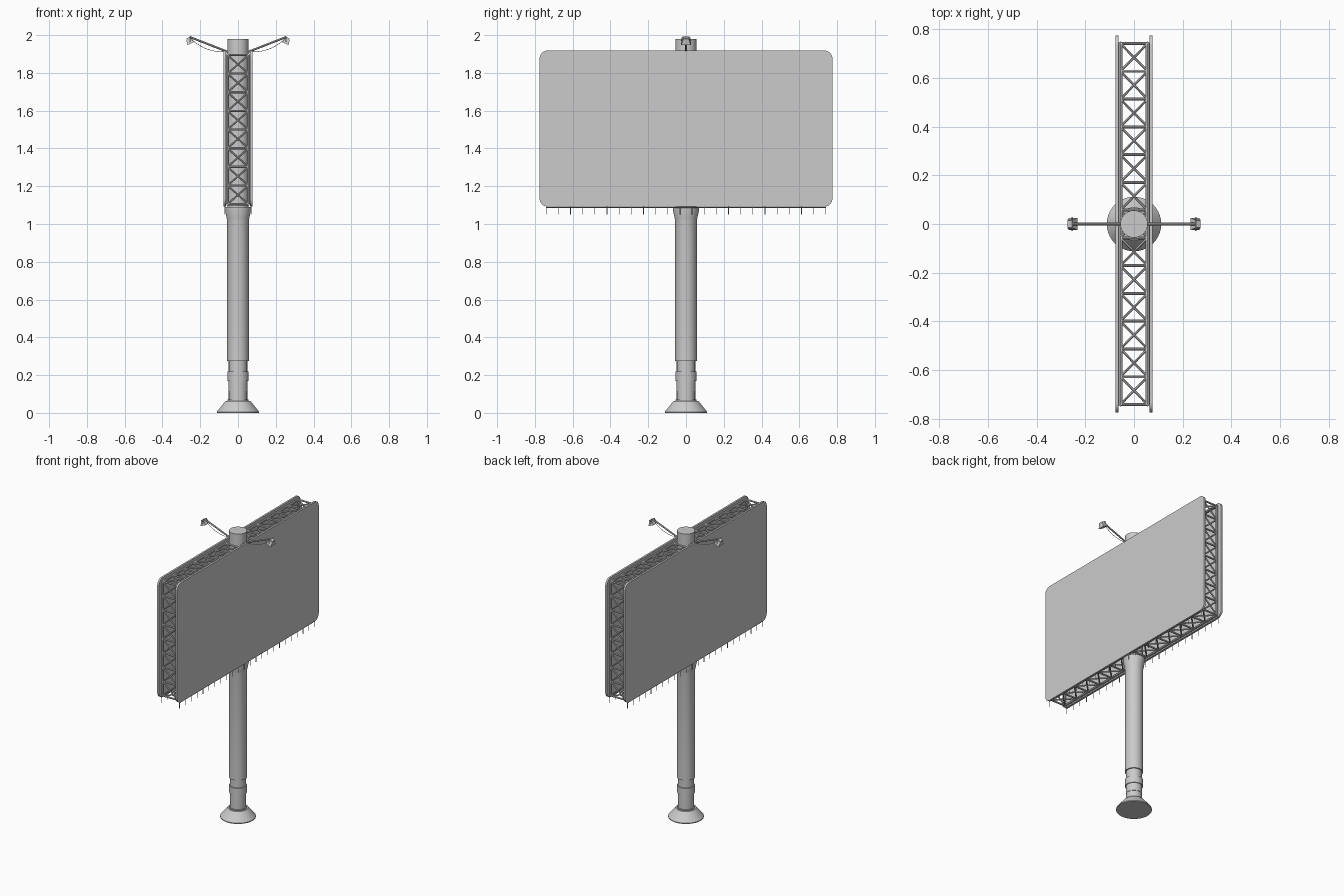
import bpy, bmesh, math
from mathutils import Vector, Matrix

if "Cube" in bpy.data.objects:
    bpy.data.objects.remove(bpy.data.objects["Cube"])


def finish(name, bm, smooth=True):
    bmesh.ops.recalc_face_normals(bm, faces=bm.faces)
    me = bpy.data.meshes.new(name)
    bm.to_mesh(me)
    bm.free()
    ob = bpy.data.objects.new(name, me)
    bpy.context.collection.objects.link(ob)
    if smooth:
        bpy.ops.object.select_all(action='DESELECT')
        ob.select_set(True)
        bpy.context.view_layer.objects.active = ob
        bpy.ops.object.shade_smooth_by_angle(angle=math.radians(35))
    return ob


def rod(bm, a, b, r, sides=8):
    a, b = Vector(a), Vector(b)
    d = b - a
    m = Matrix.Translation((a + b) / 2) @ d.to_track_quat('Z', 'Y').to_matrix().to_4x4()
    bmesh.ops.create_cone(bm, cap_ends=True, segments=sides, radius1=r, radius2=r,
                          depth=d.length, matrix=m)


def box(bm, c, s, rot=None):
    m = Matrix.Translation(c) @ (rot or Matrix.Identity(4)) @ Matrix.Diagonal((*s, 1))
    bmesh.ops.create_cube(bm, size=1, matrix=m)


def lathe(name, profile, n=40):
    bm = bmesh.new()
    rings = [[bm.verts.new((r * math.cos(i * math.tau / n), r * math.sin(i * math.tau / n), z))
              for i in range(n)] for r, z in profile]
    for a, b in zip(rings, rings[1:]):
        for i in range(n):
            bm.faces.new((a[i], a[(i + 1) % n], b[(i + 1) % n], b[i]))
    bm.faces.new(rings[0])
    bm.faces.new(rings[-1])
    return finish(name, bm)


# Column: conical foot, banded collar, shaft, flared head, top stub
lathe("column", [(.112, 0), (.112, .006), (.065, .064), (.055, .064), (.055, .07), (.049, .07),
                 (.049, .115), (.051, .115), (.051, .17), (.056, .17), (.056, .22), (.049, .22),
                 (.049, .275), (.057, .275), (.057, 1.015), (.060, 1.03), (.069, 1.075),
                 (.069, 1.09), (.056, 1.09), (.056, 1.98)])

# Lattice frame around the gap between the panels
X, Y, Z0, Z1 = .056, .742, 1.105, 1.895
bm = bmesh.new()


def lattice(p, q, bays):
    p, q = Vector(p), Vector(q)
    off = Vector((X, 0, 0))
    for s in (-1, 1):
        rod(bm, p + s * off, q + s * off, .008)
    for i in range(bays + 1):
        a = p.lerp(q, i / bays)
        rod(bm, a - off, a + off, .006)
        if i < bays:
            b = p.lerp(q, (i + 1) / bays)
            rod(bm, a - off, b + off, .005)
            rod(bm, a + off, b - off, .005)


for z in (Z0, Z1):
    lattice((0, -Y, z), (0, Y, z), 13)
for y in (-Y, Y):
    lattice((0, y, Z0), (0, y, Z1), 8)
finish("lattice_frame", bm)

# Two rounded display panels, each with a fringe of thin hangers below
for side, label in ((-1, "left"), (1, "right")):
    bm = bmesh.new()
    R, hy, zc, hz = .042, .775, 1.505, .413
    pts = []
    for k, (sy, sz) in enumerate(((1, 1), (-1, 1), (-1, -1), (1, -1))):
        for j in range(9):
            t = (k + j / 8) * math.pi / 2
            pts.append((sy * (hy - R) + R * math.cos(t), zc + sz * (hz - R) + R * math.sin(t)))
    f = bm.faces.new([bm.verts.new((side * .063, y, z)) for y, z in pts])
    ext = bmesh.ops.extrude_face_region(bm, geom=[f])
    bmesh.ops.translate(bm, vec=(side * .013, 0, 0),
                        verts=[v for v in ext["geom"] if isinstance(v, bmesh.types.BMVert)])
    finish(label + "_panel", bm)

    bm = bmesh.new()
    for i in range(24):
        y = -.74 + i * 1.48 / 23
        rod(bm, (side * .07, y, 1.095), (side * .07, y, 1.05), .0018, 6)
    rod(bm, (side * .07, -.74, 1.087), (side * .07, .74, 1.087), .0018, 6)
    finish(label + "_hangers", bm)

    # Lamp arm with sagging cable
    bm = bmesh.new()
    root, tip = Vector((side * .05, 0, 1.91)), Vector((side * .255, 0, 1.99))
    rod(bm, root, tip, .0055, 10)
    cable = []
    for i in range(13):
        t = i / 12
        p = Vector((side * .065, 0, 1.915)).lerp(Vector((side * .245, 0, 1.976)), t)
        p.z -= .09 * t * (1 - t)
        cable.append(p)
    for a, b in zip(cable, cable[1:]):
        rod(bm, a, b, .0014, 6)
    finish(label + "_lamp_arm", bm)

    # Lamp head: tapered hood facing the panel, with side bracket
    bm = bmesh.new()
    m = (Matrix.Translation((side * .256, 0, 1.967)) @ Matrix.Rotation(side * .45, 4, 'Y')
         @ Matrix.Diagonal((.9, 1.15, 1, 1)) @ Matrix.Rotation(math.pi / 4, 4, 'Z'))
    bmesh.ops.create_cone(bm, cap_ends=True, segments=4, radius1=.031, radius2=.02,
                          depth=.026, matrix=m)
    for s in (-1, 1):
        rod(bm, (side * .254, s * .026, 1.968), (side * .254, s * .018, 1.99), .003, 6)
    rod(bm, (side * .254, -.018, 1.99), (side * .254, .018, 1.99), .003, 6)
    box(bm, (side * .262, 0, 1.981), (.02, .03, .012), Matrix.Rotation(side * .45, 4, 'Y'))
    finish(label + "_lamp", bm, False)
